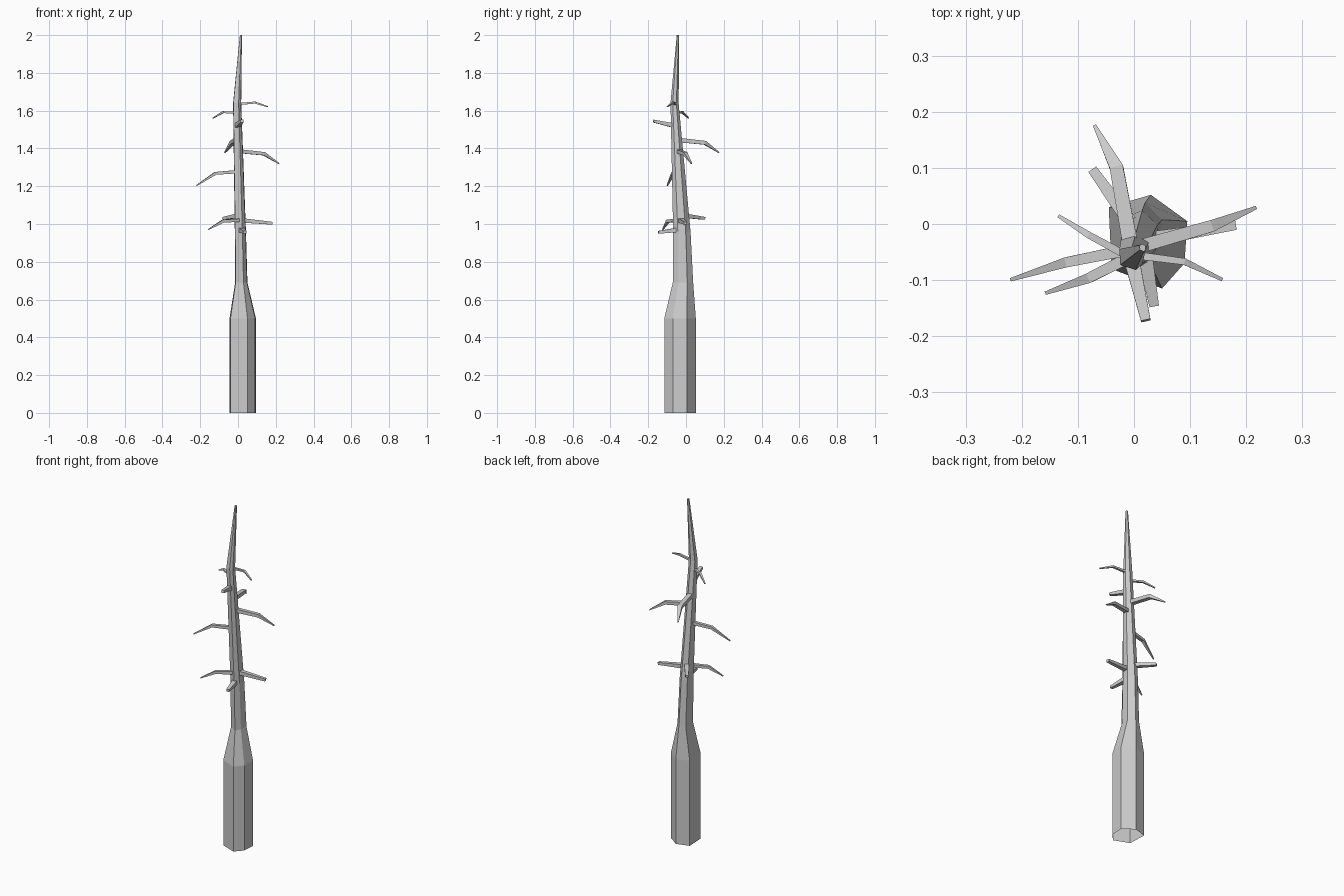
import bpy, bmesh
from mathutils import Vector


def loft(name, rings, caps):
    """Skin a list of equally sized vertex rings into a flat-shaded mesh."""
    bm = bmesh.new()
    loops = [[bm.verts.new(p) for p in ring] for ring in rings]
    n = len(loops[0])
    for a, b in zip(loops, loops[1:]):
        for i in range(n):
            j = (i + 1) % n
            bm.faces.new((a[i], a[j], b[j], b[i]))
    if caps[0]:
        bm.faces.new(loops[0][::-1])
    if caps[1]:
        bm.faces.new(loops[-1])
    bmesh.ops.recalc_face_normals(bm, faces=bm.faces)
    mesh = bpy.data.meshes.new(name)
    bm.to_mesh(mesh)
    bm.free()
    ob = bpy.data.objects.new(name, mesh)
    bpy.context.collection.objects.link(ob)
    return ob


# Trunk: one irregular six-sided outline fitted into a box at each height
outline = [(0.05, -0.115), (0.09, -0.07), (0.095, 0.005),
           (0.03, 0.052), (-0.045, 0.03), (-0.04, -0.08)]
# z, x min, x max, y min, y max
levels = [(0, -0.045, 0.095, -0.115, 0.052),
          (0.5, -0.045, 0.095, -0.115, 0.052),
          (0.69, -0.015, 0.05, -0.07, 0.038),
          (0.96, -0.017, 0.042, -0.068, 0.024),
          (1.64, -0.026, 0.017, -0.082, -0.039),
          (2.0, 0.010, 0.021, -0.049, -0.036)]
rings = []
for z, x0, x1, y0, y1 in levels:
    rings.append([(x0 + (x + 0.045) / 0.14 * (x1 - x0),
                   y0 + (y + 0.115) / 0.167 * (y1 - y0), z) for x, y in outline])
loft("trunk", rings, (False, True))


def branch(name, points, widths):
    """Tapered four-sided limb along a short path."""
    pts = [Vector(p) for p in points]
    rings = []
    for i, p in enumerate(pts):
        t = (pts[min(i + 1, len(pts) - 1)] - pts[max(i - 1, 0)]).normalized()
        side = t.cross(Vector((0, 0, 1))).normalized()
        up = side.cross(t)
        h = widths[i] / 2
        rings.append([p + side * h * a + up * h * b * 0.85
                      for a, b in ((-1, -1), (1, -1), (1, 1), (-1, 1))])
    loft(name, rings, (True, True))


# Drooping branches: base, bend, tip
bent = [
    ([(-0.002, -0.055, 1.635), (0.09, -0.067, 1.643), (0.157, -0.099, 1.621)], 0.012),
    ([(-0.010, -0.058, 1.59), (-0.08, -0.02, 1.592), (-0.134, 0.014, 1.56)], 0.012),
    ([(-0.005, -0.045, 1.445), (-0.031, 0.1, 1.43), (-0.07, 0.175, 1.378)], 0.024),
    ([(0.01, -0.04, 1.385), (0.137, -0.004, 1.372), (0.217, 0.029, 1.32)], 0.021),
    ([(-0.005, -0.045, 1.277), (-0.12, -0.068, 1.268), (-0.219, -0.099, 1.204)], 0.018),
    ([(0.01, -0.05, 1.02), (-0.08, -0.096, 1.015), (-0.157, -0.123, 0.971)], 0.018),
]
for i, (pts, w) in enumerate(bent):
    branch(f"drooping_branch_{i + 1}", pts, (w * 1.15, w, 0.006))

# Broken-off straight stubs: base, tip
stubs = [
    [(-0.005, -0.06, 1.52), (0.021, -0.172, 1.545)],
    [(0.012, -0.03, 1.02), (0.181, -0.002, 1.004)],
    [(0.01, -0.02, 1.045), (-0.074, 0.097, 1.03)],
    [(0.018, -0.05, 0.968), (0.036, -0.146, 0.956)],
]
for i, pts in enumerate(stubs):
    branch(f"broken_branch_{i + 1}", pts, (0.028, 0.017))
